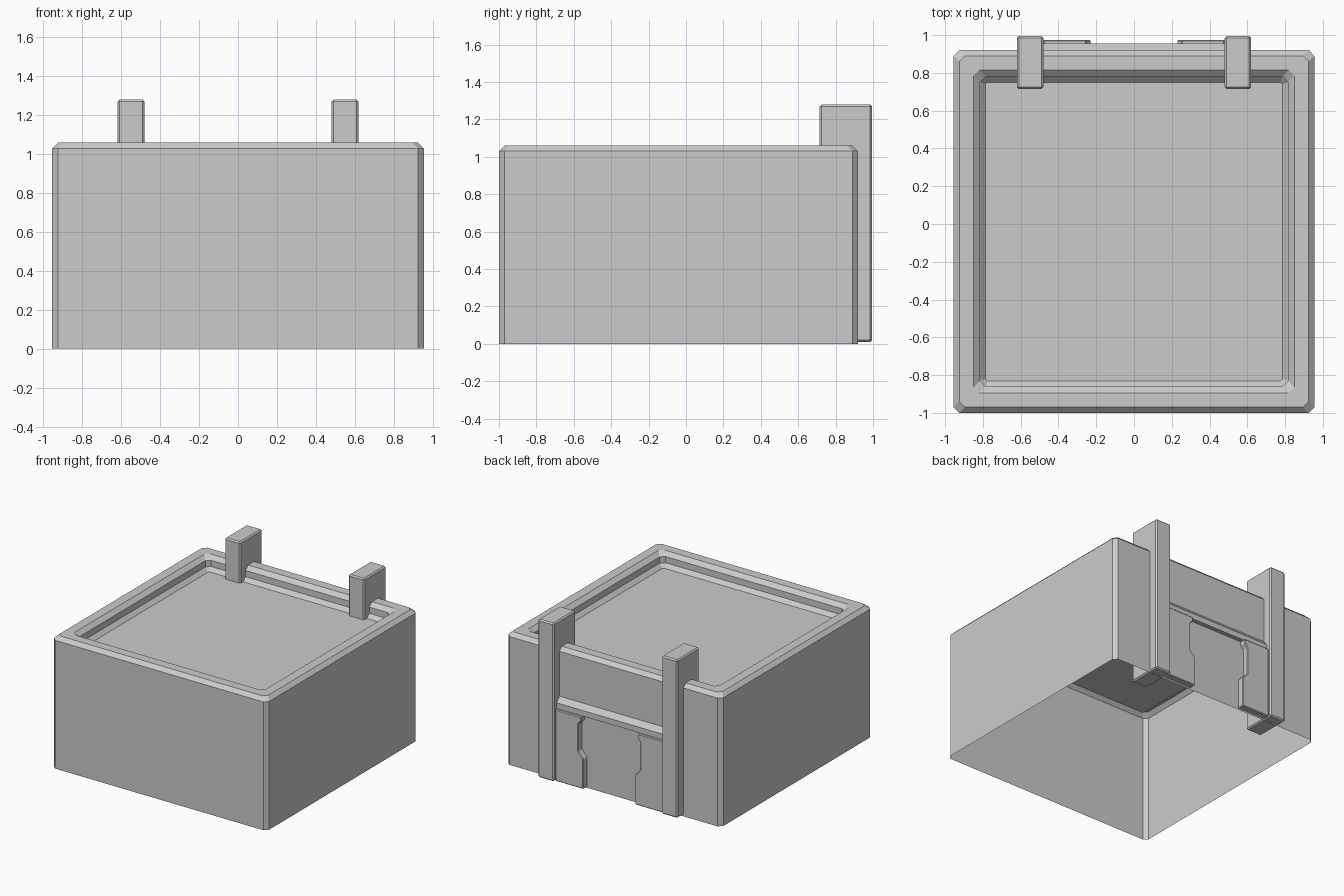
import bpy, bmesh

if "Cube" in bpy.data.objects:
    bpy.data.objects.remove(bpy.data.objects["Cube"])


def finish(name, bm):
    bmesh.ops.recalc_face_normals(bm, faces=bm.faces)
    me = bpy.data.meshes.new(name)
    bm.to_mesh(me)
    bm.free()
    ob = bpy.data.objects.new(name, me)
    bpy.context.scene.collection.objects.link(ob)
    return ob


def prism(name, points, direction):
    """Extrude a closed polygon along a vector."""
    bm = bmesh.new()
    face = bm.faces.new([bm.verts.new(p) for p in points])
    res = bmesh.ops.extrude_face_region(bm, geom=[face], use_keep_orig=True)
    moved = [v for v in res["geom"] if isinstance(v, bmesh.types.BMVert)]
    bmesh.ops.translate(bm, verts=moved, vec=direction)
    return finish(name, bm)


def bevel(ob, width):
    mod = ob.modifiers.new("edge_bevel", 'BEVEL')
    mod.width = width
    mod.segments = 1


# Box body: thin shell, open underneath, with a sunken tray in the top
def ring(bm, inset, z, cut):
    x, y0, y1 = 0.955 - inset, -1.0 + inset, 0.92 - inset
    pts = [(-x + cut, y0), (x - cut, y0), (x, y0 + cut), (x, y1 - cut),
           (x - cut, y1), (-x + cut, y1), (-x, y1 - cut), (-x, y0 + cut)]
    return [bm.verts.new((px, py, z)) for px, py in pts]


bm = bmesh.new()
rings = [ring(bm, *r) for r in [
    (0, 0, 0.03), (0, 1.03, 0.03), (0.03, 1.06, 0.03), (0.105, 1.06, 0.03),
    (0.14, 1.03, 0.03), (0.14, 0.98, 0.03), (0.17, 0.95, 0.01)]]
for a, b in zip(rings, rings[1:]):
    for i in range(8):
        j = (i + 1) % 8
        bm.faces.new((a[i], a[j], b[j], b[i]))
bm.faces.new(rings[-1])
finish("box_body", bm)

# Sloped ledge across the back, between the posts
ledge = [(0.92, 0.67), (0.955, 0.63), (0.955, 0.585), (0.92, 0.585)]
prism("back_ledge", [(-0.48, y, z) for y, z in ledge], (0.96, 0, 0))

# Posts and stepped cover plates, mirrored left and right
plate = [(0.48, 0.01), (0.23, 0.01), (0.23, 0.25), (0.275, 0.30),
         (0.275, 0.52), (0.25, 0.55), (0.25, 0.585), (0.48, 0.585)]
for side, s in (("right", 1), ("left", -1)):
    foot = [(0.48, 0.715), (0.62, 0.715), (0.62, 0.995), (0.48, 0.995)]
    post = prism(side + "_post", [(s * x, y, 0.01) for x, y in foot], (0, 0, 1.27))
    bevel(post, 0.01)
    cover = prism(side + "_cover_plate", [(s * x, 0.92, z) for x, z in plate], (0, 0.055, 0))
    bevel(cover, 0.006)
